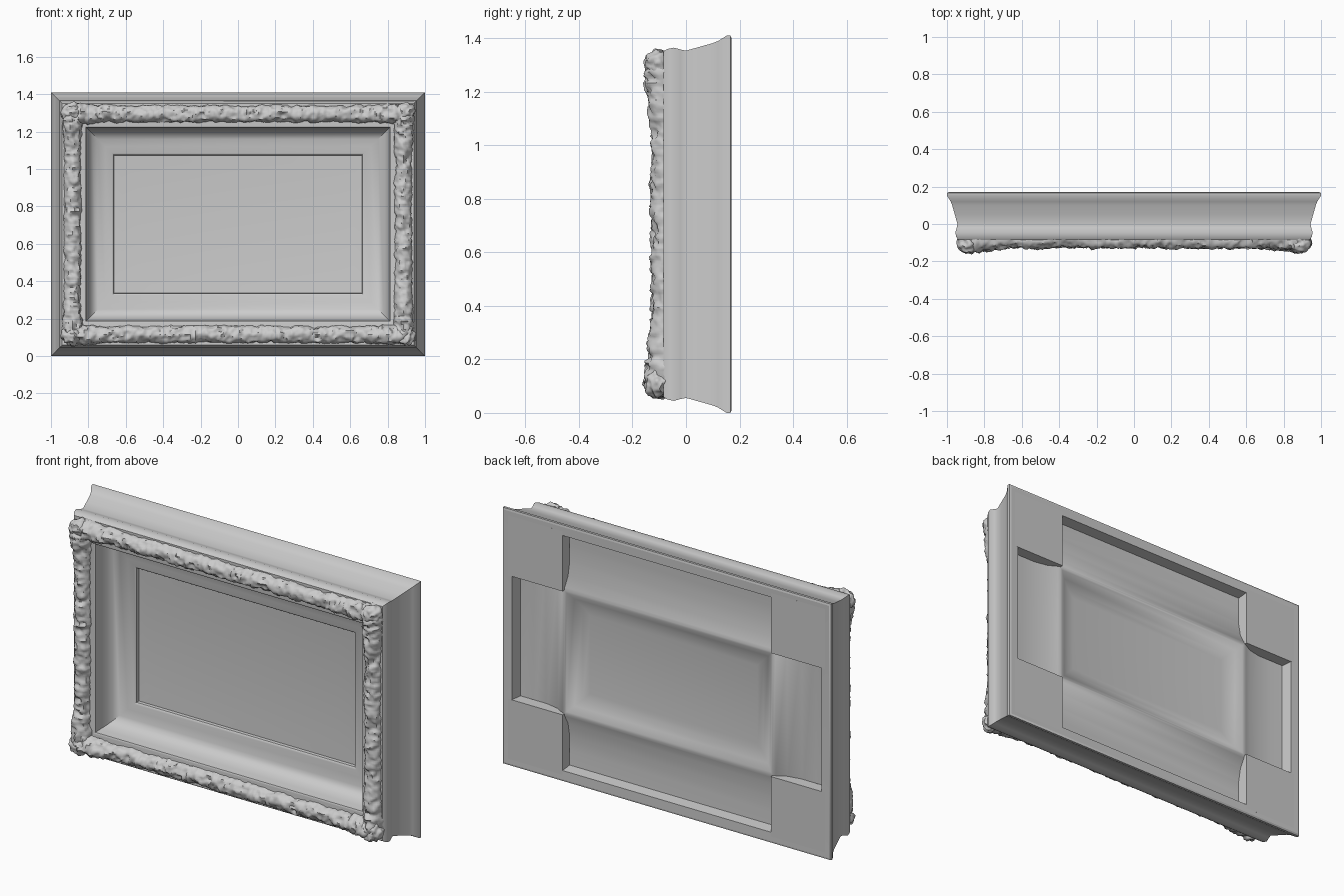
import bpy, bmesh, math
from mathutils import Vector, noise

cube = bpy.data.objects.get("Cube")
if cube:
    bpy.data.objects.remove(cube, do_unlink=True)

W, H = 1.0, 0.705      # half width, half height
MID = 0.705            # height of the centre

mat = bpy.data.materials.new("plaster grey")
mat.use_nodes = True
GREY = (0.6, 0.6, 0.6, 1)
mat.diffuse_color = GREY
mat.node_tree.nodes["Principled BSDF"].inputs["Base Color"].default_value = GREY


def finish(bm, name, angle=35):
    mesh = bpy.data.meshes.new(name)
    bmesh.ops.recalc_face_normals(bm, faces=bm.faces)
    bm.to_mesh(mesh)
    bm.free()
    ob = bpy.data.objects.new(name, mesh)
    bpy.context.collection.objects.link(ob)
    mesh.materials.append(mat)
    bpy.ops.object.select_all(action="DESELECT")
    ob.select_set(True)
    bpy.context.view_layer.objects.active = ob
    bpy.ops.object.shade_smooth_by_angle(angle=math.radians(angle))
    return ob


def bridge(bm, rings, closed=True):
    for a, b in zip(rings, rings[1:]):
        n = len(a)
        for i in range(n if closed else n - 1):
            j = (i + 1) % n
            bm.faces.new((a[i], a[j], b[j], b[i]))


def mitred(name, profile, fill=False, angle=35):
    """Sweep an (inset, y) profile around the rectangle."""
    bm = bmesh.new()
    rings = []
    for inset, y in profile:
        x, z = W - inset, H - inset
        rings.append([bm.verts.new((sx * x, y, MID + sz * z))
                      for sx, sz in ((-1, -1), (1, -1), (1, 1), (-1, 1))])
    bridge(bm, rings)
    if fill:
        bm.faces.new(rings[-1])
    return finish(bm, name, angle)


def box(name, x0, x1, y0, y1, z0, z1):
    bm = bmesh.new()
    bmesh.ops.create_cube(bm, size=1)
    for v in bm.verts:
        v.co = ((x0 + x1) / 2 + v.co.x * (x1 - x0),
                (y0 + y1) / 2 + v.co.y * (y1 - y0),
                (z0 + z1) / 2 + v.co.z * (z1 - z0))
    return finish(bm, name)


def roughness(p):
    """Carved leaf relief, roughly -1 to 1."""
    a = noise.noise(p * 16)
    b = 1 - 2.6 * abs(noise.noise(p * 26 + Vector((5, 2, 9))))
    c = noise.noise(p * 55)
    return 0.7 * a + 0.5 * b + 0.5 * c


# Moulding: back lip, flared outer side, front shelf and inner cove
mitred("frame_moulding", [
    (0.01, 0.17), (0.0, 0.166), (0.0, 0.152), (0.02, 0.12),
    (0.028, 0.1), (0.042, 0.05), (0.056, 0.0), (0.052, -0.02), (0.045, -0.045),
    (0.05, -0.07), (0.06, -0.085), (0.178, -0.085), (0.187, -0.08),
    (0.192, -0.04), (0.2, 0.0), (0.22, 0.025), (0.25, 0.042), (0.29, 0.054),
    (0.325, 0.06), (0.335, 0.068), (0.337, 0.092)])

# Picture panel, gently dished towards its middle
mitred("picture_panel", [(0.33, 0.085), (0.38, 0.09), (0.46, 0.098)], fill=True)

# Hollow back: rim, sunken trough rising to an inner lip, sloped rebate
mitred("hollow_back", [
    (0.01, 0.17), (0.058, 0.168), (0.064, 0.105), (0.14, 0.098), (0.22, 0.104),
    (0.3, 0.12), (0.35, 0.148), (0.365, 0.153), (0.378, 0.15), (0.41, 0.128),
    (0.45, 0.112), (0.49, 0.106)], fill=True, angle=50)

# Raised corner boards on the back
for sx, side in ((-1, "right"), (1, "left")):
    for sz, level in ((-1, "lower"), (1, "upper")):
        xs = sorted((sx * (W - 0.035), sx * (W - 0.365)))
        zs = sorted((MID + sz * (H - 0.035), MID + sz * (H - 0.365)))
        box(f"{level}_{side}_corner_board", *xs, 0.105, 0.169, *zs)


# Carved border: half-round section swept round a rounded rectangle
def border_path(inset, radius, step):
    cx, cz = W - inset - radius, H - inset - radius
    path = []
    for k, (sx, sz) in enumerate(((1, 1), (-1, 1), (-1, -1), (1, -1))):
        corner = Vector((sx * cx, sz * cz))
        for i in range(9):
            a = math.pi / 2 * (k + i / 8)
            n = Vector((math.cos(a), math.sin(a)))
            path.append((corner + n * radius, n))
        length = 2 * (cx if k % 2 == 0 else cz)
        along = Vector((-n.y, n.x))
        start = path[-1][0]
        count = int(length / step)
        path += [(start + along * length * i / count, n) for i in range(1, count)]
    return path


INSET, SECTION = 0.115, 14
bm = bmesh.new()
rings = []
for c, n in border_path(INSET, 0.035, 0.009):
    # The carving grows fuller towards each corner
    gap = math.hypot(W - INSET - abs(c.x), H - INSET - abs(c.y))
    full = math.exp(-(gap / 0.13) ** 2)
    wide, tall = 0.042 + 0.012 * full, 0.044 + 0.022 * full
    ring = []
    for i in range(SECTION + 1):
        t = math.pi * i / SECTION
        across, up = math.cos(t), math.sin(t)
        p = Vector((c.x + n.x * across * wide, -up * tall,
                    MID + c.y + n.y * across * wide))
        bump = roughness(p)
        side = across * wide * (1 + 0.25 * bump)
        ring.append(bm.verts.new((c.x + n.x * side,
                                  -0.08 - up * tall * (1 + 0.42 * bump),
                                  MID + c.y + n.y * side)))
    rings.append(ring)
bridge(bm, rings + rings[:1], closed=False)
finish(bm, "carved_border", 50)

# Leafy bosses filling out the corners
for sx, side in ((-1, "right"), (1, "left")):
    for sz, level in ((-1, "lower"), (1, "upper")):
        bm = bmesh.new()
        centre = Vector((sx * (W - 0.108), -0.1, MID + sz * (H - 0.108)))
        bmesh.ops.create_icosphere(bm, subdivisions=4, radius=0.05)
        for v in bm.verts:
            v.co = centre + v.co * (1 + 0.32 * roughness(v.co + centre))
        finish(bm, f"{level}_{side}_corner_boss", 50)
